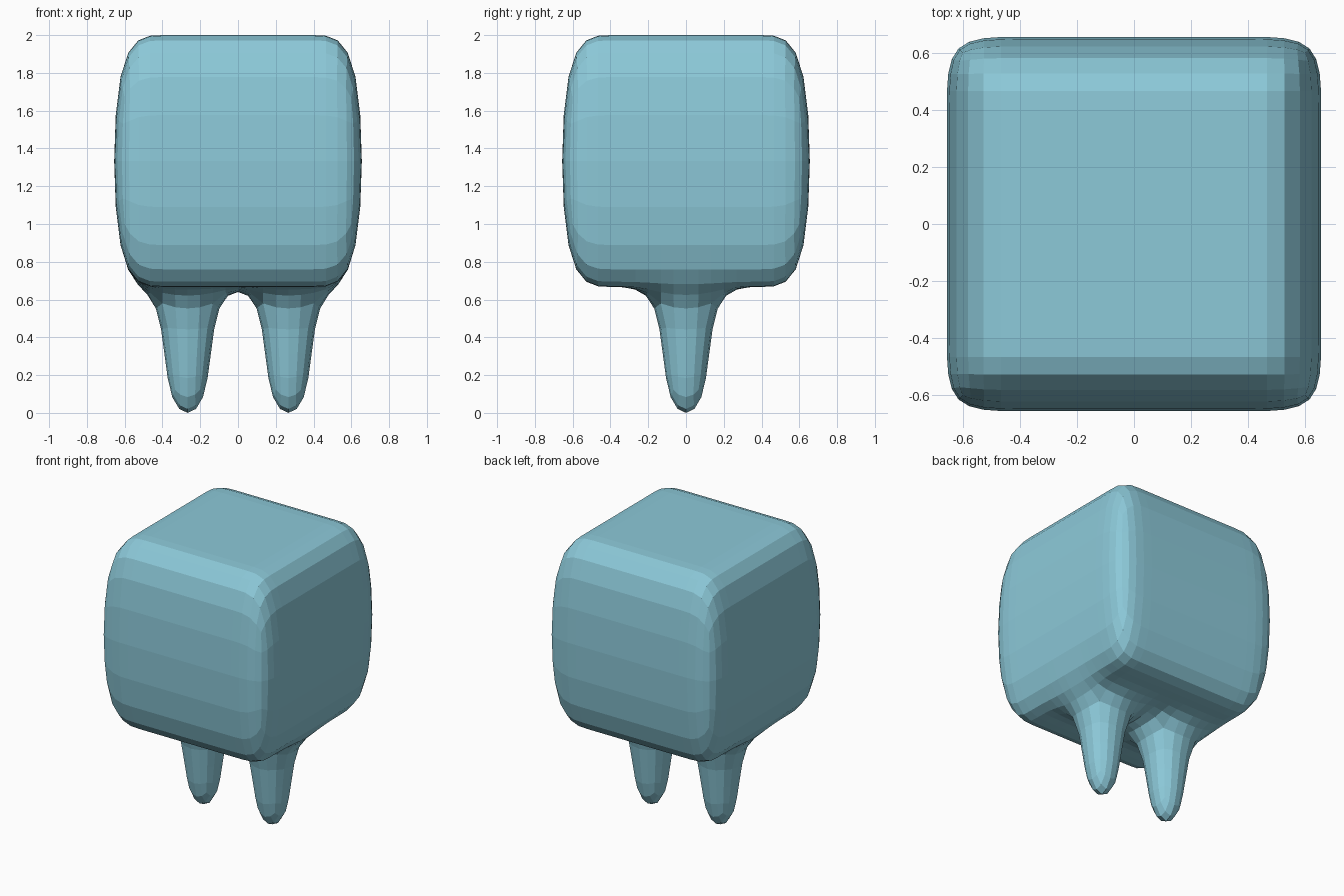
import bpy
import bmesh

if "Cube" in bpy.data.objects:
    bpy.data.objects.remove(bpy.data.objects["Cube"])

HALF = 2 / 3              # half width of the body cage
BASE, TOP = 2 / 3, 2.0    # body cage heights
TIP = -0.058              # leg cage end (rounds off to z = 0)
N = 5                     # cells along each side
LEG_CELLS = [(1, 2), (3, 2)]

bm = bmesh.new()
verts = {}


def vert(i, j, z):
    """Cage corner on the 5 x 5 lattice, shared between faces."""
    key = (i, j, z)
    if key not in verts:
        step = 2 * HALF / N
        verts[key] = bm.verts.new((-HALF + i * step, -HALF + j * step, z))
    return verts[key]


def cell(i, j, z):
    bm.faces.new([vert(i, j, z), vert(i + 1, j, z),
                  vert(i + 1, j + 1, z), vert(i, j + 1, z)])


def wall(a, b, z0, z1):
    bm.faces.new([vert(*a, z0), vert(*b, z0), vert(*b, z1), vert(*a, z1)])


# Top and underside of the body, leaving openings for the legs
for i in range(N):
    for j in range(N):
        cell(i, j, TOP)
        if (i, j) not in LEG_CELLS:
            cell(i, j, BASE)

# Four sides of the body
for k in range(N):
    for s in (0, N):
        wall((k, s), (k + 1, s), BASE, TOP)
        wall((s, k), (s, k + 1), BASE, TOP)

# Two legs growing out of the underside
for i, j in LEG_CELLS:
    ring = [(i, j), (i + 1, j), (i + 1, j + 1), (i, j + 1)]
    for a, b in zip(ring, ring[1:] + ring[:1]):
        wall(a, b, TIP, BASE)
    cell(i, j, TIP)

bmesh.ops.recalc_face_normals(bm, faces=bm.faces[:])
mesh = bpy.data.meshes.new("body_with_legs")
bm.to_mesh(mesh)
bm.free()

body = bpy.data.objects.new("body_with_legs", mesh)
bpy.context.collection.objects.link(body)

# Rounded but still faceted surface
rounding = body.modifiers.new("rounding", 'SUBSURF')
rounding.levels = rounding.render_levels = 2

blue = bpy.data.materials.new("pale_teal_blue")
blue.diffuse_color = (0.264, 0.586, 0.694, 1)
blue.use_nodes = True
blue.node_tree.nodes["Principled BSDF"].inputs["Base Color"].default_value = blue.diffuse_color
mesh.materials.append(blue)
